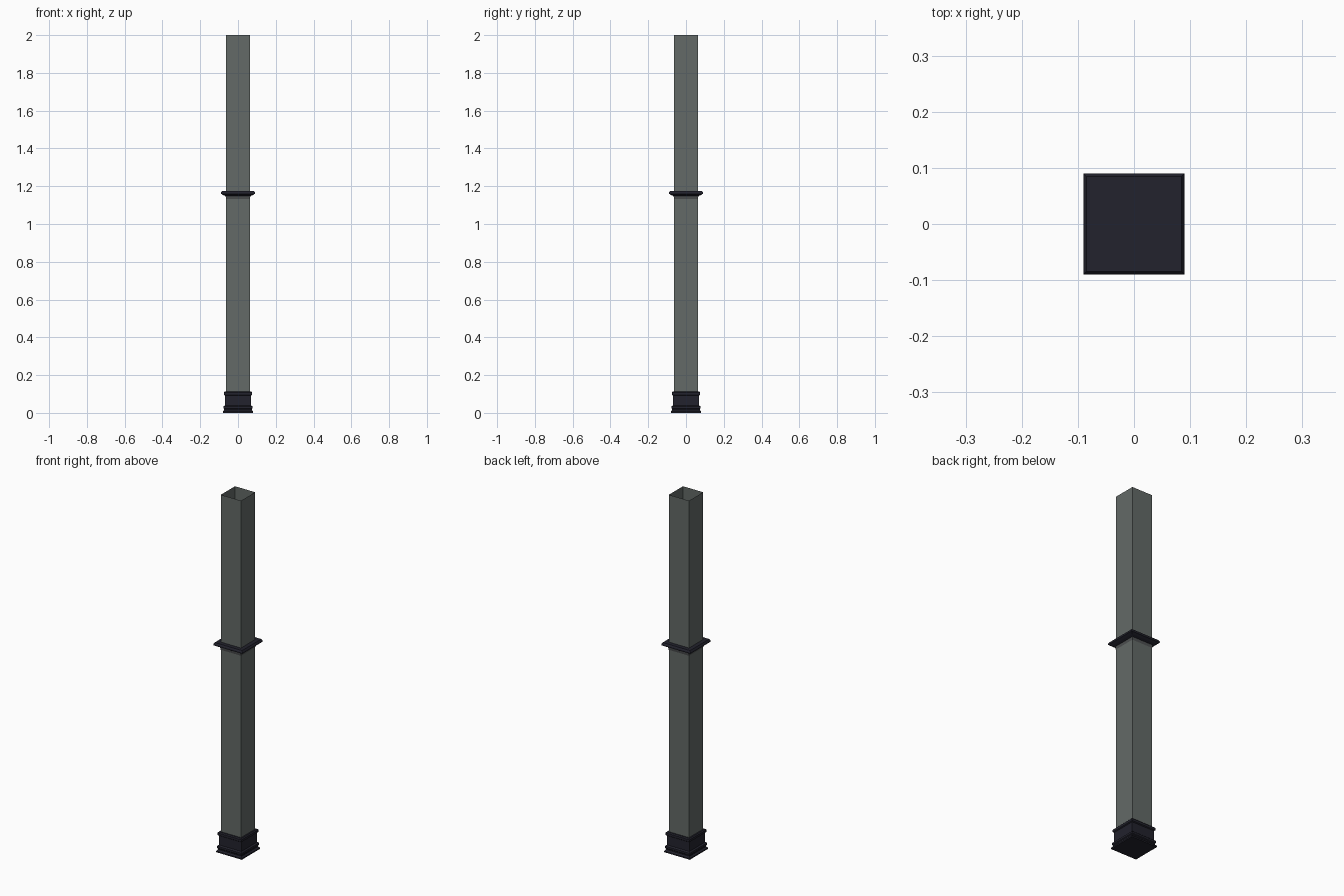
import bpy, bmesh

if "Cube" in bpy.data.objects:
    bpy.data.objects.remove(bpy.data.objects["Cube"])


def material(name, rgb):
    m = bpy.data.materials.new(name)
    m.diffuse_color = (*rgb, 1)
    m.use_nodes = True
    m.node_tree.nodes["Principled BSDF"].inputs["Base Color"].default_value = m.diffuse_color
    return m


stone = material("grey_green", (0.125, 0.142, 0.135))
neck_grey = material("dark_grey", (0.075, 0.080, 0.082))
dark = material("blue_black", (0.016, 0.016, 0.026))


def square_loft(name, profile, mat, bottom=True, top=True):
    """Square rings stacked along z from (half width, height) pairs."""
    bm = bmesh.new()
    rings = [[bm.verts.new((sx * r, sy * r, z))
              for sx, sy in ((-1, -1), (1, -1), (1, 1), (-1, 1))]
             for r, z in profile]
    for a, b in zip(rings, rings[1:]):
        for i in range(4):
            j = (i + 1) % 4
            bm.faces.new((a[i], a[j], b[j], b[i]))
    if bottom:
        bm.faces.new(rings[0][::-1])
    if top:
        bm.faces.new(rings[-1])
    me = bpy.data.meshes.new(name)
    bm.to_mesh(me)
    bm.free()
    me.materials.append(mat)
    ob = bpy.data.objects.new(name, me)
    bpy.context.collection.objects.link(ob)
    return ob


# Open thin-walled post
square_loft("post_shaft", [(0.0625, 0.1), (0.0625, 2.0)], stone, False, False)

# Stepped base with mouldings
square_loft("post_base", [
    (0.080, 0), (0.080, 0.007), (0.073, 0.014), (0.073, 0.020),
    (0.077, 0.024), (0.077, 0.034), (0.070, 0.040), (0.070, 0.092),
    (0.075, 0.096), (0.075, 0.108), (0.070, 0.113)], dark)

# Small neck below the collar
square_loft("collar_neck", [(0.0635, 1.132), (0.066, 1.150)], neck_grey, False, False)

# Flared collar, closed across the post
square_loft("collar", [
    (0.066, 1.148), (0.078, 1.153), (0.090, 1.160), (0.090, 1.167),
    (0.085, 1.175)], dark)
